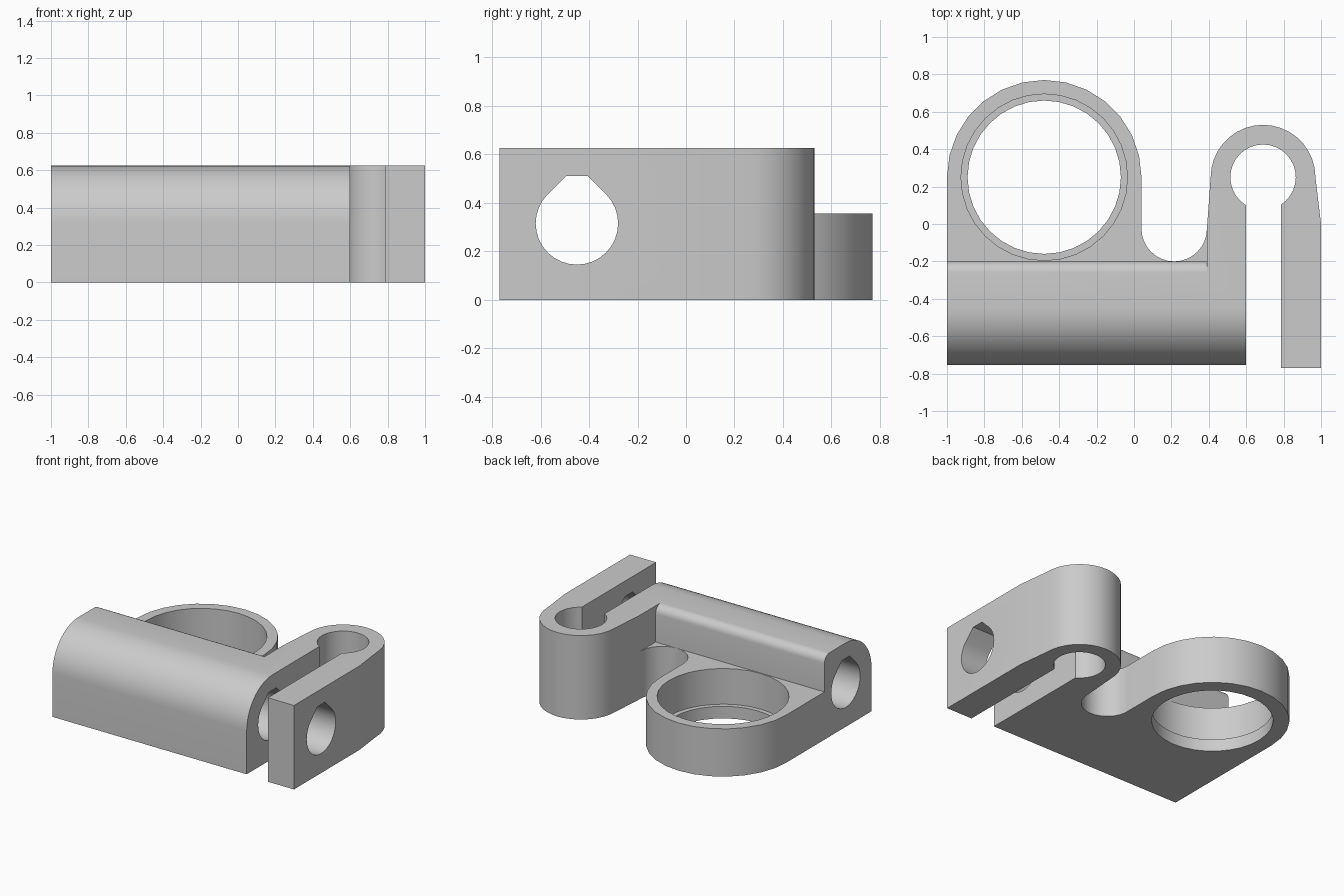
import bpy, bmesh
from math import cos, sin, radians
from mathutils import Vector

cube = bpy.data.objects.get("Cube")
if cube:
    bpy.data.objects.remove(cube, do_unlink=True)

grey = bpy.data.materials.new("plain_grey")
grey.use_nodes = True
grey.diffuse_color = (0.6, 0.6, 0.6, 1)
grey.node_tree.nodes["Principled BSDF"].inputs["Base Color"].default_value = (0.6, 0.6, 0.6, 1)


def arc(cx, cy, r, start, end, steps):
    angles = [radians(start + (end - start) * i / steps) for i in range(steps + 1)]
    return [(cx + r * cos(a), cy + r * sin(a)) for a in angles]


def prism(name, outline, low, high, axis="z"):
    """Extrude a closed outline along z (outline is x, y) or x (outline is y, z)."""
    bm = bmesh.new()
    place = (lambda p: (p[0], p[1], low)) if axis == "z" else (lambda p: (low, p[0], p[1]))
    face = bm.faces.new([bm.verts.new(place(p)) for p in outline])
    out = bmesh.ops.extrude_face_region(bm, geom=[face])
    step = Vector((0, 0, high - low)) if axis == "z" else Vector((high - low, 0, 0))
    bmesh.ops.translate(bm, vec=step, verts=[v for v in out["geom"] if isinstance(v, bmesh.types.BMVert)])
    bmesh.ops.recalc_face_normals(bm, faces=bm.faces)
    mesh = bpy.data.meshes.new(name)
    bm.to_mesh(mesh)
    bm.free()
    mesh.materials.append(grey)
    obj = bpy.data.objects.new(name, mesh)
    bpy.context.collection.objects.link(obj)
    return obj


def combine(target, other, operation):
    """Apply an exact boolean and discard the helper solid."""
    mod = target.modifiers.new("combine", "BOOLEAN")
    mod.operation, mod.object, mod.solver = operation, other, "EXACT"
    bpy.context.view_layer.objects.active = target
    bpy.ops.object.modifier_apply(modifier=mod.name)
    bpy.data.objects.remove(other, do_unlink=True)


RING = (-0.48, 0.25)
CLAMP = (0.69, 0.25)
ROD = (-0.45, 0.315)
TALL, LOW = 0.625, 0.355

# Ring plate with the rounded notch beside it
plate = [(-1, -0.45)] + arc(*RING, 0.52, 180, 0, 14)
plate += arc(0.215, -0.025, 0.175, 180, 360, 16) + [(0.45, -0.025), (0.45, -0.45)]
bracket = prism("clamp_bracket", plate, 0, LOW)

# Rod housing: rounded front, flat crown, softened back edge
housing = [(-0.755, 0)] + arc(ROD[0], 0.32, 0.305, 180, 90, 14)
housing += arc(-0.26, 0.565, 0.06, 90, 0, 6) + [(-0.2, 0)]
combine(bracket, prism("rod_housing", housing, -1, 0.6, "x"), "UNION")

# Hooked clamp arm with its slot
hook = [(0.39, -0.45), (0.39, -0.025)] + arc(*CLAMP, 0.28, 180, 0, 18)
hook += [(1, 0), (1, -0.77), (0.785, -0.77)]
hook += arc(*CLAMP, 0.175, -57, 237, 26) + [(0.6, 0.1), (0.6, -0.45)]
combine(bracket, prism("clamp_arm", hook, 0, TALL), "UNION")

# Stepped bearing seat
for radius, floor in ((0.41, -0.1), (0.445, 0.09)):
    bore = arc(*RING, radius, 0, 360, 32)[:-1]
    combine(bracket, prism("bore", bore, floor, LOW + 0.005), "DIFFERENCE")

# Teardrop rod hole with a flat top, through housing and arm
teardrop = arc(*ROD, 0.17, 135, 405, 24) + [(-0.405, 0.51), (-0.495, 0.51)]
combine(bracket, prism("rod_hole", teardrop, -1.2, 1.2, "x"), "DIFFERENCE")

bpy.ops.object.select_all(action="DESELECT")
bracket.select_set(True)
bpy.context.view_layer.objects.active = bracket
bpy.ops.object.shade_smooth_by_angle(angle=radians(30))
